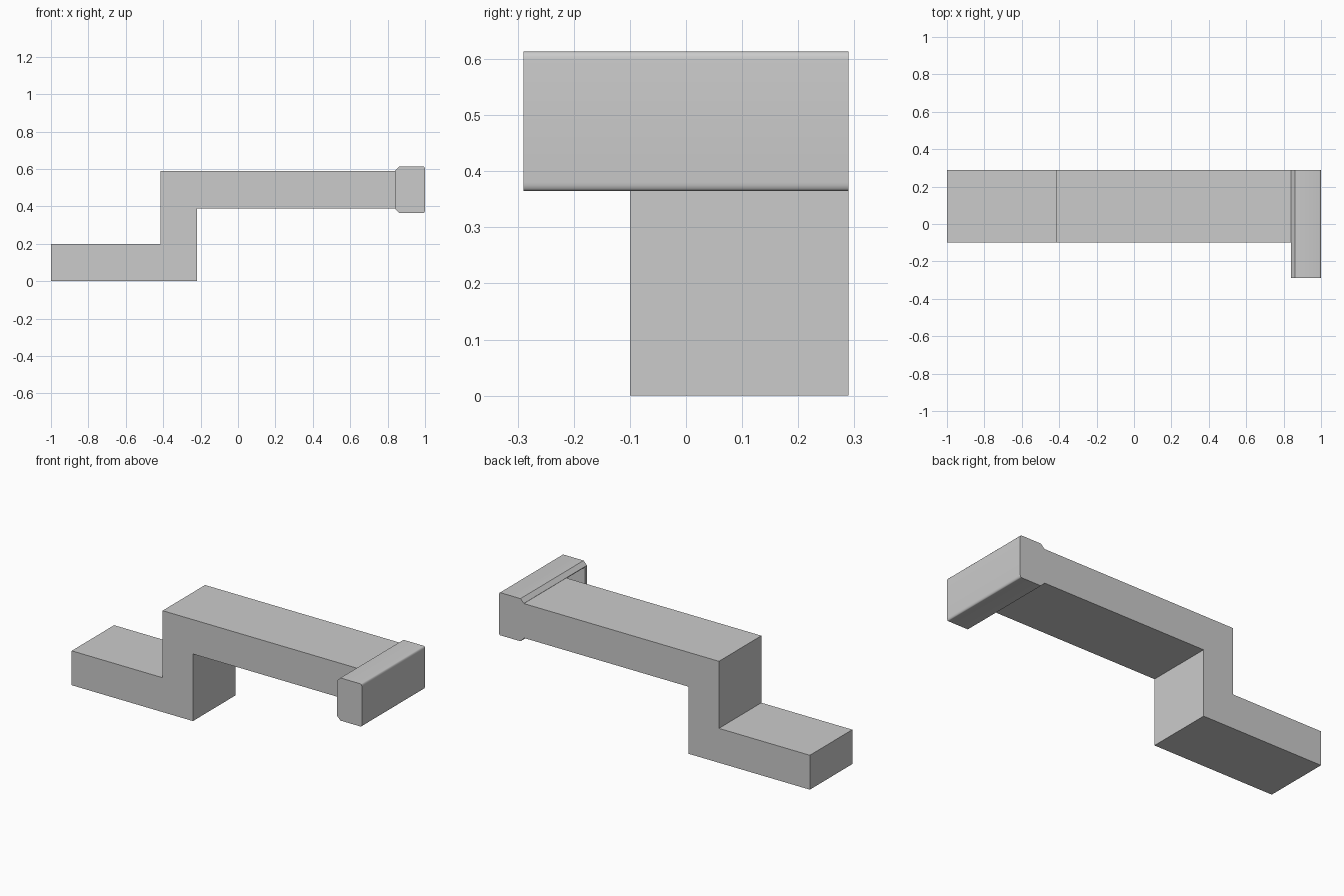
import bpy
import math

if "Cube" in bpy.data.objects:
    bpy.data.objects.remove(bpy.data.objects["Cube"])


def extrude_profile(name, pts, y0, y1):
    """Solid made from an x-z outline extruded along y."""
    n = len(pts)
    verts = [(x, y, z) for y in (y0, y1) for x, z in pts]
    faces = [tuple(range(n)), tuple(reversed(range(n, 2 * n)))]
    for i in range(n):
        j = (i + 1) % n
        faces.append((i, i + n, j + n, j))
    mesh = bpy.data.meshes.new(name)
    mesh.from_pydata(verts, [], faces)
    obj = bpy.data.objects.new(name, mesh)
    bpy.context.collection.objects.link(obj)
    return obj


# Stepped arm
extrude_profile("stepped_arm", [
    (-1, 0), (-0.22, 0), (-0.22, 0.39), (0.84, 0.39),
    (0.84, 0.59), (-0.415, 0.59), (-0.415, 0.2), (-1, 0.2)], -0.1, 0.29)

# End block: chamfered inner edges, small rounded outer edges
ZC, HALF = 0.489, 0.124
lower = [(0.84, -HALF + 0.022), (0.862, -HALF)]
for i in range(5):
    a = math.radians(22.5 * i)
    lower.append((0.992 + 0.008 * math.sin(a), -HALF + 0.015 - 0.015 * math.cos(a)))
outline = lower + [(x, -z) for x, z in reversed(lower)]
head = extrude_profile("end_block", [(x, ZC + z) for x, z in outline], -0.29, 0.29)

# Recess in the inner face of the end block, beside the arm
cutter = extrude_profile("recess_cutter", [
    (0.8, 0.391), (0.98, 0.391), (0.98, 0.587), (0.8, 0.587)], -0.272, -0.1)
cutter.hide_render = True
cutter.hide_set(True)
cut = head.modifiers.new("recess", "BOOLEAN")
cut.operation = "DIFFERENCE"
cut.solver = "EXACT"
cut.object = cutter

# Smooth only the rounded edges
bpy.context.view_layer.objects.active = head
head.select_set(True)
bpy.ops.object.modifier_apply(modifier=cut.name)
bpy.data.objects.remove(cutter, do_unlink=True)
bpy.ops.object.shade_smooth_by_angle(angle=math.radians(32))
